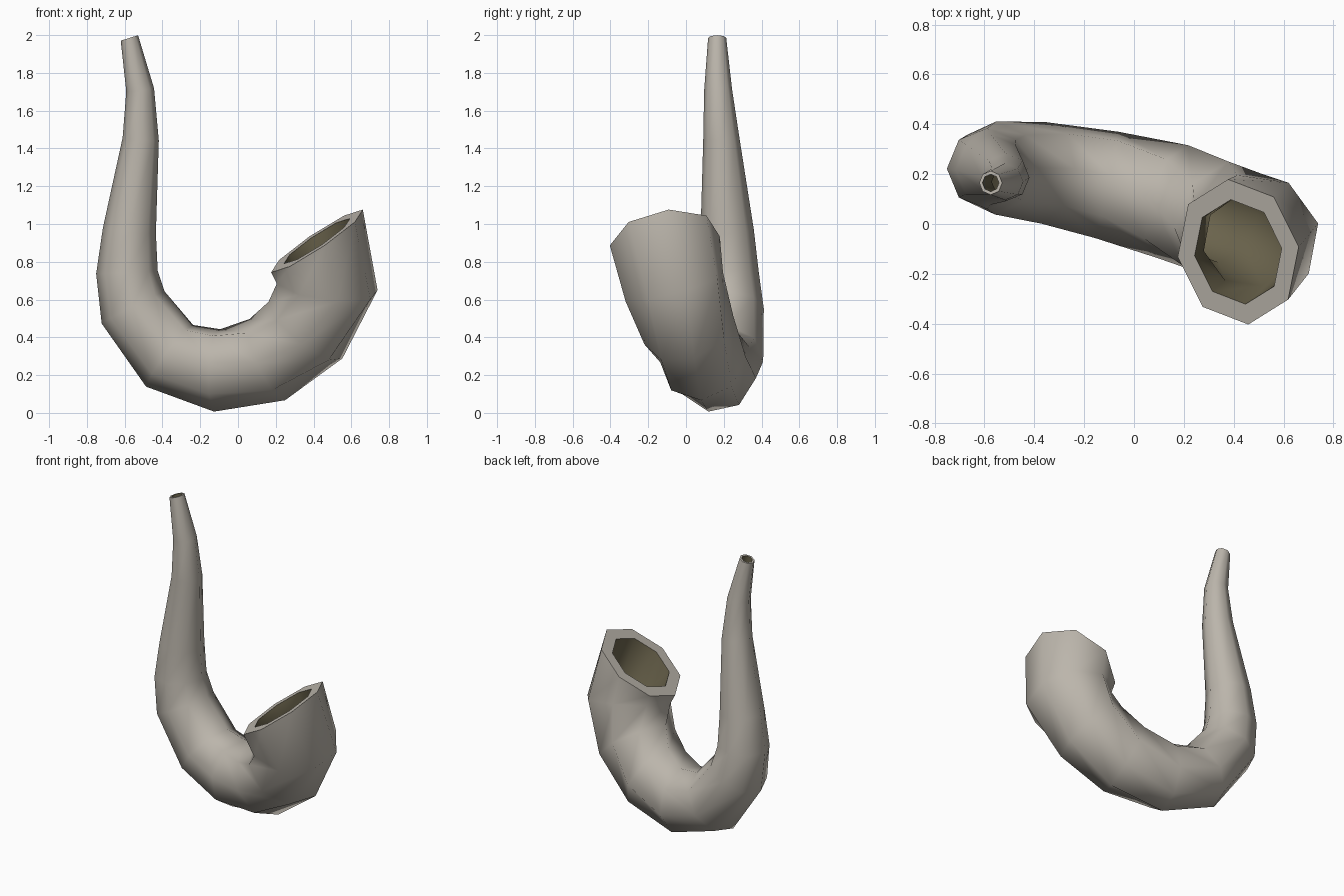
import bpy, bmesh, math
from mathutils import Vector

if "Cube" in bpy.data.objects:
    bpy.data.objects.remove(bpy.data.objects["Cube"])

SIDES = 8
BORE = 0.72          # inner radius as a share of the outer radius

# centre x, y, z, radius, twist in degrees; mouthpiece first, bell last
RINGS = [
    (-0.575, 0.165, 1.985, 0.048, 0),
    (-0.518, 0.170, 1.710, 0.074, 0),
    (-0.515, 0.187, 1.450, 0.096, 0),
    (-0.575, 0.218, 0.965, 0.141, 0),
    (-0.588, 0.222, 0.745, 0.163, 0),
    (-0.555, 0.225, 0.558, 0.187, 0),
    (-0.362, 0.205, 0.302, 0.206, -5),
    (-0.110, 0.157, 0.225, 0.222, -10),
    (0.155, 0.090, 0.282, 0.235, -3),
    (0.357, 0.015, 0.438, 0.248, 7),
    (0.472, -0.062, 0.667, 0.275, 14),
    (0.418, -0.112, 0.910, 0.295, 4),
]
END_DIRS = {0: Vector((0.3, 0, -0.95)), len(RINGS) - 1: Vector((-0.67, -0.175, 1))}


def material(name, rgb):
    m = bpy.data.materials.new(name)
    m.diffuse_color = (*rgb, 1)
    m.use_nodes = True
    m.node_tree.nodes["Principled BSDF"].inputs["Base Color"].default_value = m.diffuse_color
    return m


def ring_points(i, scale):
    x, y, z, r, twist = RINGS[i]
    if i in END_DIRS:
        t = END_DIRS[i].normalized()
    else:
        t = (Vector(RINGS[i + 1][:3]) - Vector(RINGS[i - 1][:3])).normalized()
    u = t.cross(Vector((0, 1, 0))).normalized()
    v = u.cross(t)
    pts = []
    for k in range(SIDES):
        a = 2 * math.pi * k / SIDES + math.radians(twist)
        pts.append(Vector((x, y, z)) + r * scale * (-u * math.cos(a) + v * math.sin(a)))
    return pts


# Horn: outer skin, then the bore back again, closed by the two rims
bm = bmesh.new()
n = len(RINGS)
order = [(i, 1.0) for i in range(n)] + [(i, BORE) for i in reversed(range(n))]
loops = [[bm.verts.new(p) for p in ring_points(i, s)] for i, s in order]
for j in range(len(loops)):
    a, b = loops[j], loops[(j + 1) % len(loops)]
    for k in range(SIDES):
        q = (k + 1) % SIDES
        f = bm.faces.new((a[k], a[q], b[q], b[k]))
        f.material_index = 1 if n <= j < 2 * n - 1 else 0   # bore is darker
bmesh.ops.recalc_face_normals(bm, faces=bm.faces[:])

mesh = bpy.data.meshes.new("horn")
bm.to_mesh(mesh)
bm.free()
mesh.materials.append(material("pale_horn", (0.50, 0.465, 0.41)))
mesh.materials.append(material("dark_bore", (0.15, 0.13, 0.075)))
horn = bpy.data.objects.new("horn", mesh)
bpy.context.collection.objects.link(horn)

# Smooth skin with crisp rims
bpy.context.view_layer.objects.active = horn
horn.select_set(True)
bpy.ops.object.shade_smooth_by_angle(angle=math.radians(60))
